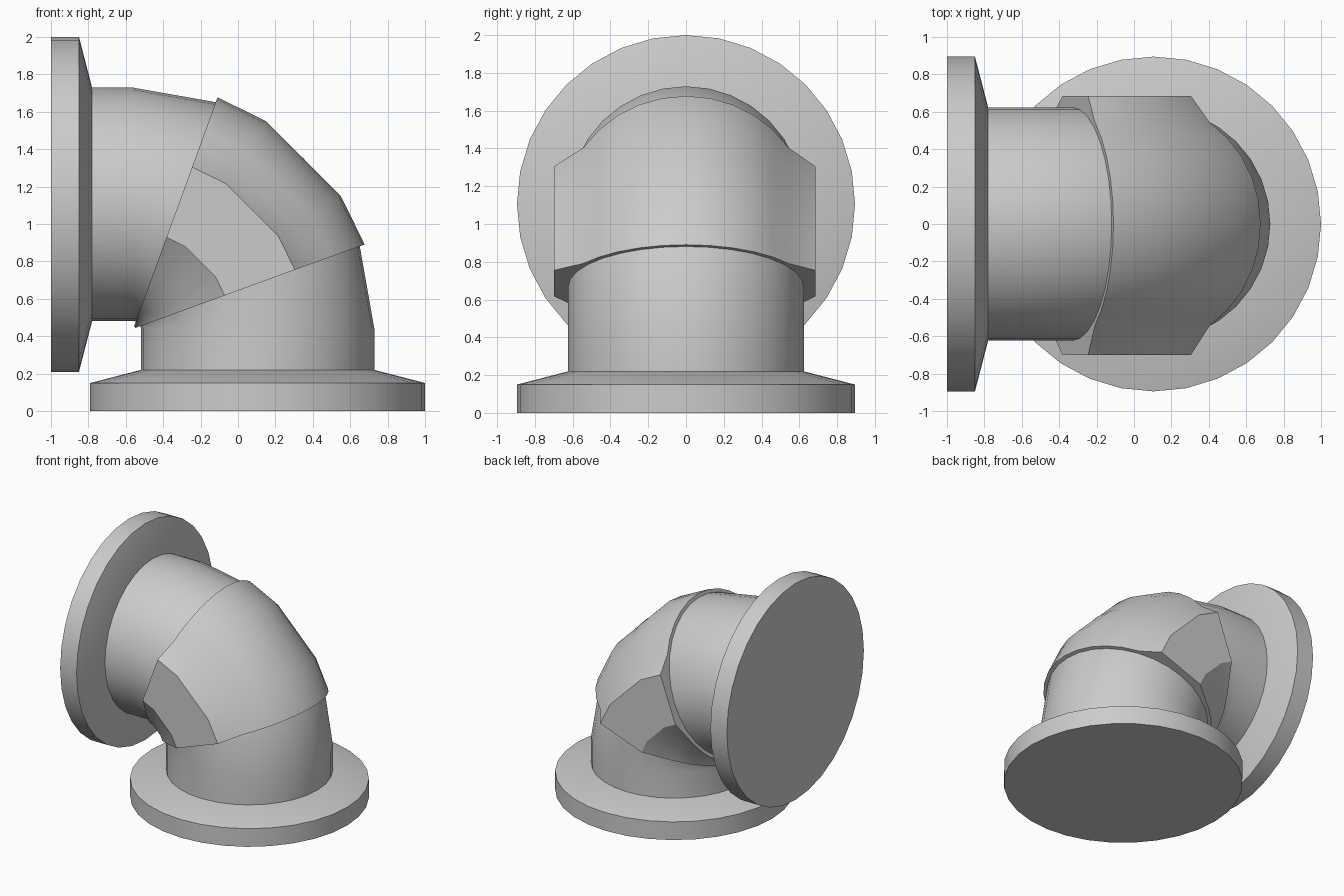
import bpy, bmesh, math
from mathutils import Vector

if "Cube" in bpy.data.objects:
    bpy.data.objects.remove(bpy.data.objects["Cube"])

BEND = Vector((-0.56, 0, 0.44))   # centre of the bend
R_BEND, R_PIPE, R_FLANGE, N = 0.665, 0.624, 0.895, 32


def circle(r):
    return [(r * math.cos(2 * math.pi * k / N), r * math.sin(2 * math.pi * k / N)) for k in range(N)]


def station(origin, angle, section):
    """Ring of points: section x runs radially away from the bend, section y along world y."""
    a = math.radians(angle)
    u = Vector((math.cos(a), 0, math.sin(a)))
    return [origin + u * p + Vector((0, q, 0)) for p, q in section]


def bend_station(angle, section):
    a = math.radians(angle)
    return station(BEND + R_BEND * Vector((math.cos(a), 0, math.sin(a))), angle, section)


def loft(name, rings):
    bm = bmesh.new()
    loops = [[bm.verts.new(p) for p in ring] for ring in rings]
    n = len(loops[0])
    for a, b in zip(loops, loops[1:]):
        for i in range(n):
            bm.faces.new((a[i], a[(i + 1) % n], b[(i + 1) % n], b[i]))
    bm.faces.new(loops[0])
    bm.faces.new(loops[-1])
    bmesh.ops.recalc_face_normals(bm, faces=bm.faces)
    mesh = bpy.data.meshes.new(name)
    bm.to_mesh(mesh)
    bm.free()
    ob = bpy.data.objects.new(name, mesh)
    bpy.context.collection.objects.link(ob)
    bpy.ops.object.select_all(action='DESELECT')
    ob.select_set(True)
    bpy.context.view_layer.objects.active = ob
    bpy.ops.object.shade_smooth_by_angle(angle=math.radians(30))
    return ob


def bottom(h):
    return Vector((BEND.x + R_BEND, 0, h))


def side(h):
    return Vector((-1 + h, 0, BEND.z + R_BEND))


# Flanges with sloped shoulders, one below and one on the left
profile = [(0, R_FLANGE), (0.15, R_FLANGE), (0.22, R_PIPE)]
loft("bottom_flange", [station(bottom(h), 0, circle(r)) for h, r in profile])
loft("side_flange", [station(side(h), 90, circle(r)) for h, r in profile])

# Bent pipe between the flanges
pipe = circle(R_PIPE)
loft("bent_pipe", [station(bottom(0.22), 0, pipe)]
     + [bend_station(a, pipe) for a in (0, 20, 45, 70, 90)]
     + [station(side(0.22), 90, pipe)])

# Sleeve around the bend: round outside and inside, flat raised cheeks on both sides
ring = circle(0.652)
sleeve = ([ring[k % N] for k in range(-5, 6)] + [(0.255, 0.685), (-0.145, 0.685)]
          + ring[11:22] + [(-0.145, -0.70), (0.255, -0.70)])
loft("bend_sleeve", [bend_station(a, sleeve) for a in (20, 32.5, 57.5, 70)])
